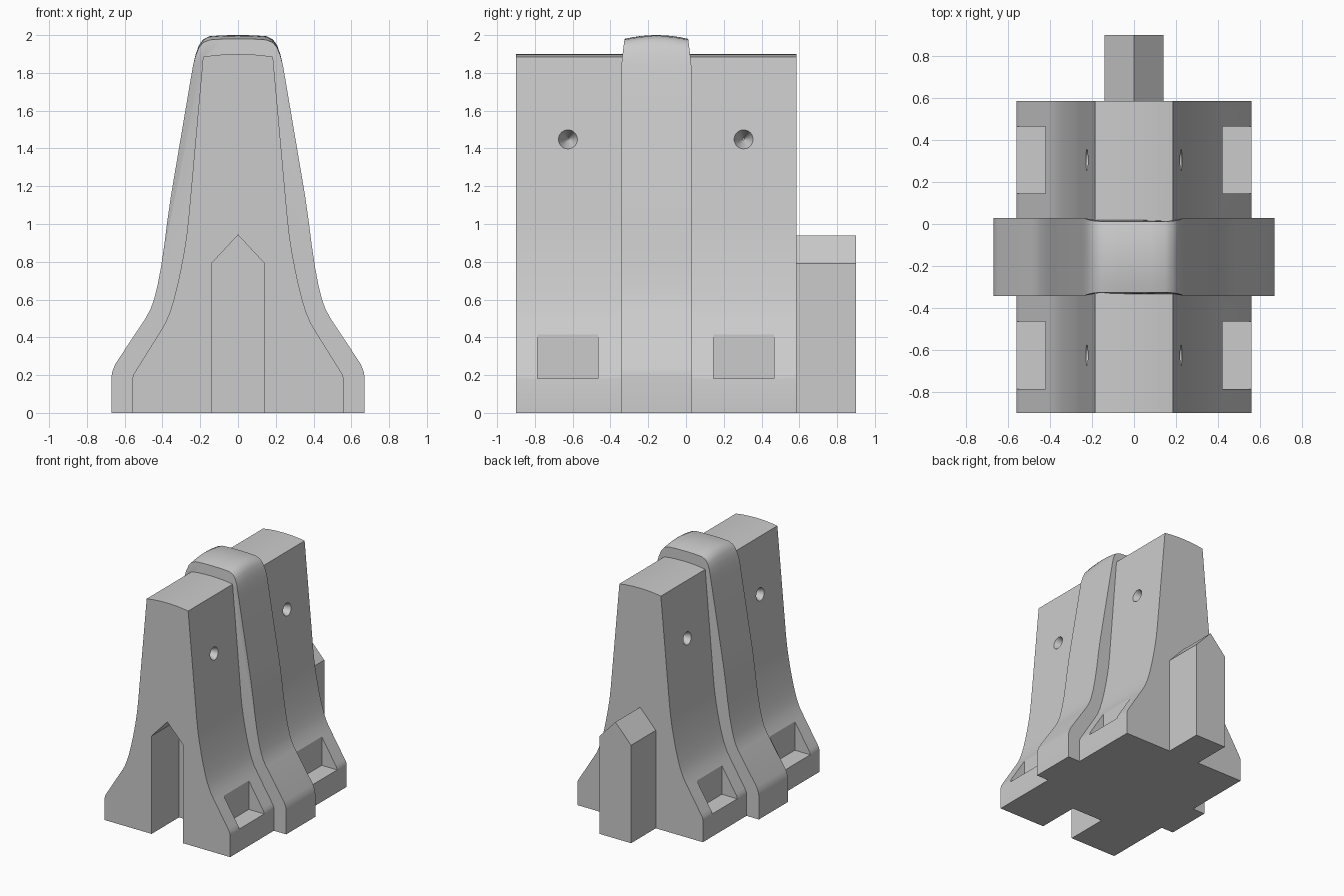
import bpy, bmesh, math
from mathutils import Matrix

if "Cube" in bpy.data.objects:
    bpy.data.objects.remove(bpy.data.objects["Cube"])


def make_object(name, bm):
    bmesh.ops.recalc_face_normals(bm, faces=bm.faces)
    mesh = bpy.data.meshes.new(name)
    bm.to_mesh(mesh)
    bm.free()
    obj = bpy.data.objects.new(name, mesh)
    bpy.context.collection.objects.link(obj)
    return obj


def extrude_profile(name, half, stations, shape=None):
    """Mirror a half profile (x, z) about x = 0 and loft it through y stations."""
    outline = half + [(-x, z) for x, z in reversed(half) if x > 0]
    bm = bmesh.new()
    rings = []
    for y in stations:
        pts = [(x, y, z) for x, z in outline]
        rings.append([bm.verts.new(shape(*p) if shape else p) for p in pts])
    n = len(outline)
    for a, b in zip(rings, rings[1:]):
        for i in range(n):
            j = (i + 1) % n
            bm.faces.new((a[i], a[j], b[j], b[i]))
    bm.faces.new(rings[0])
    bm.faces.new(rings[-1])
    return make_object(name, bm)


def box(name, lo, hi):
    bm = bmesh.new()
    bmesh.ops.create_cube(bm, size=1)
    for v in bm.verts:
        v.co = [(a + b) / 2 + c * (b - a) for a, b, c in zip(lo, hi, v.co)]
    return make_object(name, bm)


def dimple(name, side, y, z):
    bm = bmesh.new()
    bmesh.ops.create_cone(bm, cap_ends=True, segments=32, radius1=0.005,
                          radius2=0.057, depth=0.12)
    turn = Matrix.Rotation(side * math.pi / 2, 4, 'Y')
    bmesh.ops.transform(bm, matrix=Matrix.Translation((side * 0.18, y, z)) @ turn,
                        verts=bm.verts)
    return make_object(name, bm)


def combine(target, tool, operation):
    tool.hide_render = True
    mod = target.modifiers.new(tool.name, 'BOOLEAN')
    mod.operation, mod.object, mod.solver = operation, tool, 'EXACT'
    bpy.context.view_layer.objects.active = target
    bpy.ops.object.modifier_apply(modifier=mod.name)
    bpy.data.objects.remove(tool)


# Main barrier body
body_half = [(0.56, 0), (0.56, 0.18), (0.555, 0.2), (0.542, 0.222), (0.415, 0.425),
             (0.385, 0.475), (0.36, 0.535), (0.34, 0.6), (0.32, 0.68), (0.303, 0.76),
             (0.286, 0.85), (0.272, 0.94), (0.262, 1.03), (0.185, 1.885),
             (0.13, 1.893), (0.07, 1.898), (0, 1.9)]
barrier = extrude_profile("barrier_body", body_half[::-1], [-0.9, 0.585])

# Raised central rib with a crowned, slightly tapered top
rib_half = [(0.67, 0), (0.67, 0.19), (0.665, 0.22), (0.65, 0.258), (0.49, 0.5),
            (0.463, 0.55), (0.445, 0.6), (0.425, 0.68), (0.408, 0.77), (0.39, 0.89),
            (0.375, 1.01), (0.355, 1.15), (0.25, 1.77), (0.238, 1.84), (0.225, 1.895),
            (0.208, 1.945), (0.185, 1.977), (0.15, 1.994), (0.08, 1.999), (0, 2.0)]
RIB_Y, RIB_W = -0.157, 0.185


def crown(x, y, z):
    t = max(0, (z - 1.85) / 0.15)
    off = y - RIB_Y
    return (x, RIB_Y + off * (1 - 0.09 * t), z - 0.02 * t * (off / RIB_W) ** 2)


rib = extrude_profile("center_rib", rib_half[::-1],
                      [RIB_Y + RIB_W * (i / 4 - 1) for i in range(9)], crown)
combine(barrier, rib, 'UNION')

# Pointed tongue at the back, matching groove at the front
combine(barrier, extrude_profile("tongue", [(0, 0.94), (0.14, 0.79), (0.14, 0)],
                                 [0.45, 0.9]), 'UNION')
combine(barrier, extrude_profile("groove_cutter", [(0, 0.942), (0.141, 0.79), (0.141, -0.1)],
                                 [-1.0, -0.55]), 'DIFFERENCE')

# Lifting pockets and conical holes on both sides
for side in (-1, 1):
    for y in (-0.625, 0.305):
        xs = sorted((side * 0.422, side * 0.8))
        pocket = box("pocket_cutter", (xs[0], y - 0.16, 0.182), (xs[1], y + 0.16, 0.6))
        combine(barrier, pocket, 'DIFFERENCE')
        combine(barrier, dimple("hole_cutter", side, y, 1.45), 'DIFFERENCE')

# Smooth the curves, keep hard edges
bpy.ops.object.select_all(action='DESELECT')
barrier.select_set(True)
bpy.context.view_layer.objects.active = barrier
bpy.ops.object.shade_smooth_by_angle(angle=math.radians(30))
